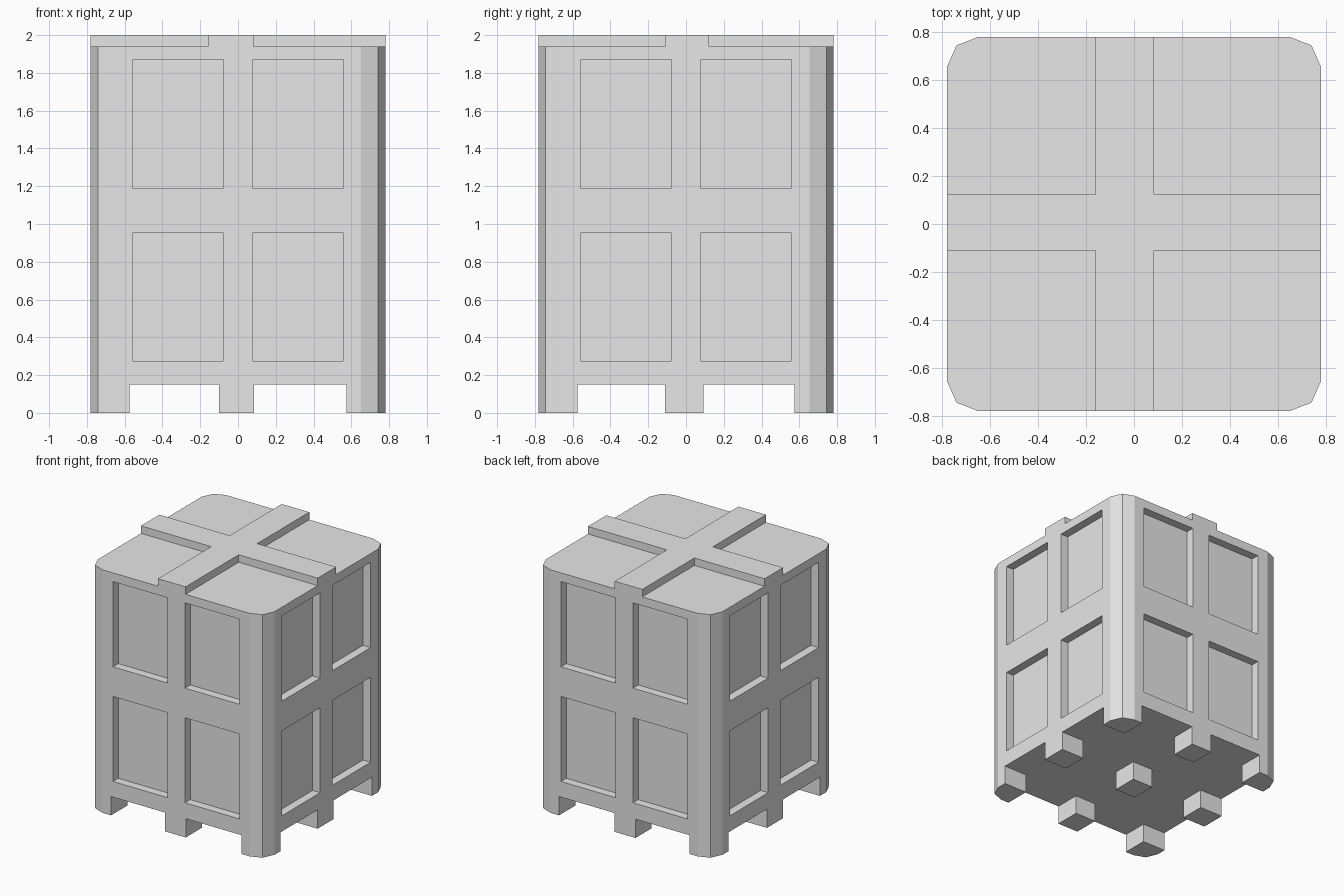
import bpy, bmesh
from mathutils import Vector, Matrix

if "Cube" in bpy.data.objects:
    bpy.data.objects.remove(bpy.data.objects["Cube"])

grey = bpy.data.materials.new("plain grey")
grey.use_nodes = True
grey.diffuse_color = (0.8, 0.8, 0.8, 1)
grey.node_tree.nodes["Principled BSDF"].inputs["Base Color"].default_value = (0.8, 0.8, 0.8, 1)

HALF, FOOT_TOP, BODY_TOP = 0.78, 0.15, 1.94
RECESS = 0.067
CORNER = [(HALF, 0.655), (0.74, 0.745), (0.65, HALF)]


def finish(name, bm):
    bmesh.ops.recalc_face_normals(bm, faces=bm.faces)
    mesh = bpy.data.meshes.new(name)
    bm.to_mesh(mesh)
    bm.free()
    mesh.materials.append(grey)
    obj = bpy.data.objects.new(name, mesh)
    bpy.context.collection.objects.link(obj)
    return obj


def prism(name, outline, z0, z1):
    """Extrude a flat outline from z0 up to z1."""
    bm = bmesh.new()
    face = bm.faces.new([bm.verts.new((x, y, z0)) for x, y in outline])
    top = bmesh.ops.extrude_face_region(bm, geom=[face], use_keep_orig=True)
    verts = [g for g in top["geom"] if isinstance(g, bmesh.types.BMVert)]
    bmesh.ops.translate(bm, verts=verts, vec=(0, 0, z1 - z0))
    return finish(name, bm)


def rectangle(x0, x1, y0, y1):
    return [(x0, y0), (x1, y0), (x1, y1), (x0, y1)]


# Body with faceted corners
outline = []
for sx, sy in ((1, 1), (-1, 1), (-1, -1), (1, -1)):
    pts = [(x * sx, y * sy) for x, y in CORNER]
    outline += pts if sx * sy > 0 else pts[::-1]
body = prism("crate_body", outline, FOOT_TOP, BODY_TOP)

# Recessed panels: four per side, cut from the body
bm = bmesh.new()
for turn in range(4):
    spin = Matrix.Rotation(turn * 1.5707963, 4, "Z")
    for x in (-0.318, 0.318):
        for z0, z1 in ((0.275, 0.953), (1.19, 1.87)):
            place = Matrix.Translation((x, -HALF, (z0 + z1) / 2))
            size = Matrix.Diagonal((0.48, RECESS * 2, z1 - z0, 1))
            bmesh.ops.create_cube(bm, size=1, matrix=spin @ place @ size)
cutter = finish("panel_cutter", bm)
cutter.hide_render = True
cut = body.modifiers.new("panels", "BOOLEAN")
cut.operation = "DIFFERENCE"
cut.solver = "EXACT"
cut.object = cutter
bpy.context.view_layer.objects.active = body
bpy.ops.object.modifier_apply(modifier=cut.name)
bpy.data.objects.remove(cutter)

# Raised cross on the lid
x0, x1, y0, y1 = -0.16, 0.083, -0.11, 0.123
H = HALF
prism("lid_cross", [(x0, -H), (x1, -H), (x1, y0), (H, y0), (H, y1), (x1, y1),
                    (x1, H), (x0, H), (x0, y1), (-H, y1), (-H, y0), (x0, y0)],
      BODY_TOP, 2.0)

# Corner feet follow the faceted corners
INNER = 0.575
for sx, side in ((-1, "right"), (1, "left")):
    for sy, end in ((-1, "front"), (1, "back")):
        pts = [(INNER, INNER), (H, INNER)] + CORNER + [(INNER, H)]
        prism(f"{end}_{side}_foot", [(x * sx, y * sy) for x, y in pts], 0, FOOT_TOP)

# Middle feet
mid_x, mid_y = (-0.1, 0.085), (-0.11, 0.093)
prism("centre_foot", rectangle(*mid_x, *mid_y), 0, FOOT_TOP)
prism("front_middle_foot", rectangle(*mid_x, -H, -INNER), 0, FOOT_TOP)
prism("back_middle_foot", rectangle(*mid_x, INNER, H), 0, FOOT_TOP)
prism("right_middle_foot", rectangle(-H, -INNER, *mid_y), 0, FOOT_TOP)
prism("left_middle_foot", rectangle(INNER, H, *mid_y), 0, FOOT_TOP)
